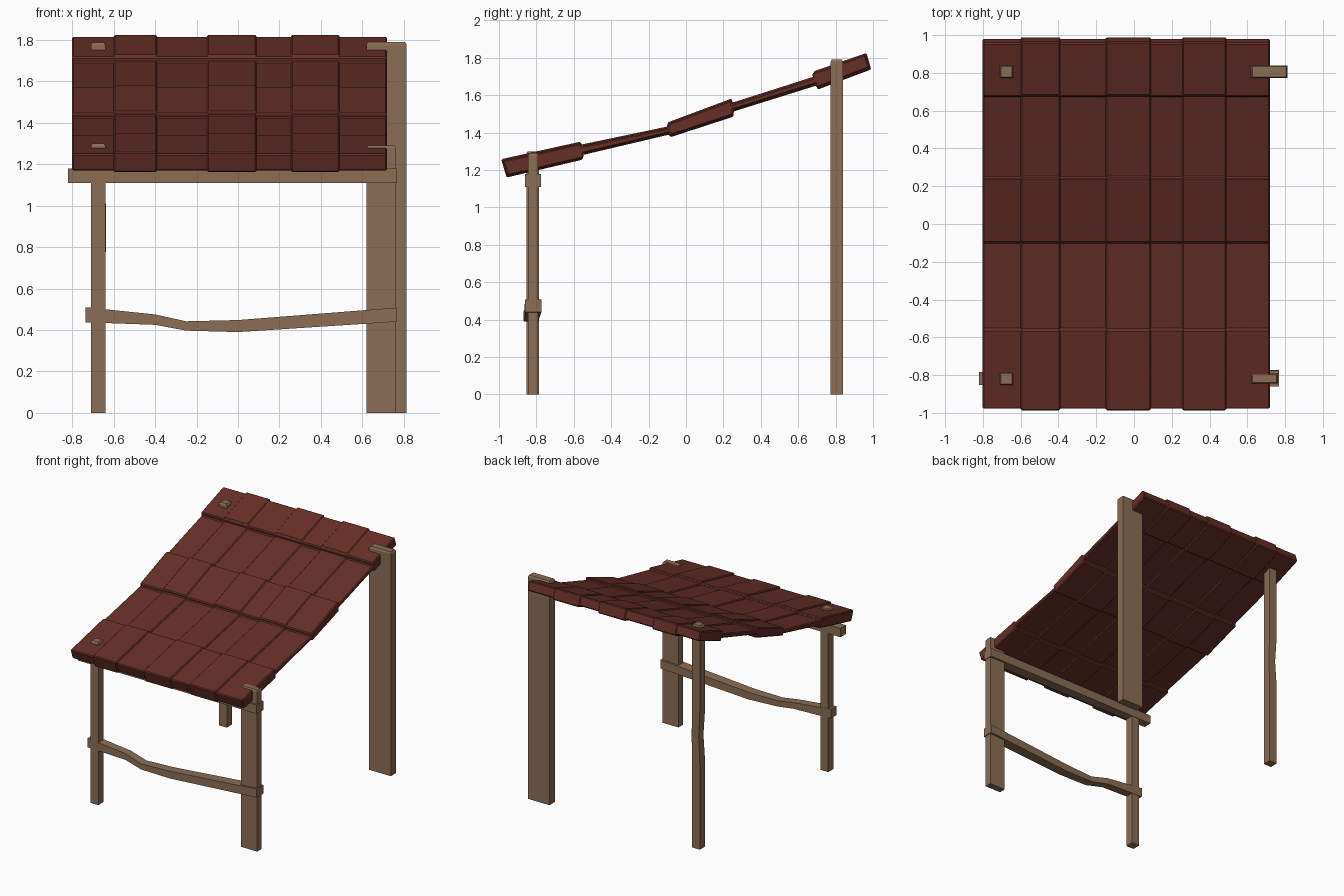
import bpy, bmesh

if "Cube" in bpy.data.objects:
    bpy.data.objects.remove(bpy.data.objects["Cube"])


def material(name, rgb):
    m = bpy.data.materials.new(name)
    m.diffuse_color = (*rgb, 1)
    m.use_nodes = True
    m.node_tree.nodes["Principled BSDF"].inputs["Base Color"].default_value = m.diffuse_color
    return m


WOOD = material("weathered wood", (0.26, 0.155, 0.09))
TILE = material("red brown tile", (0.133, 0.028, 0.02))


def loft(name, sections, mat, bevel=0):
    """Join a list of equal-length point loops into a closed solid."""
    bm = bmesh.new()
    loops = [[bm.verts.new(p) for p in s] for s in sections]
    n = len(loops[0])
    for a, b in zip(loops, loops[1:]):
        for i in range(n):
            j = (i + 1) % n
            bm.faces.new((a[i], a[j], b[j], b[i]))
    bm.faces.new(loops[0])
    bm.faces.new(loops[-1])
    bmesh.ops.recalc_face_normals(bm, faces=bm.faces)
    me = bpy.data.meshes.new(name)
    bm.to_mesh(me)
    bm.free()
    me.materials.append(mat)
    ob = bpy.data.objects.new(name, me)
    bpy.context.collection.objects.link(ob)
    if bevel:
        mod = ob.modifiers.new("chamfer", 'BEVEL')
        mod.width = bevel
        mod.segments = 1
        mod.limit_method = 'ANGLE'
        mod.angle_limit = 0.9
    return ob


def post(name, x0, x1, y0, y1, top, bend=0.0):
    """Upright post with a slightly tapered tip and an optional kink."""
    secs = []
    for z, d, inset in ((0, 0, 0), (top * 0.38, 0, 0), (top * 0.5, bend, abs(bend) * 0.5),
                        (top * 0.62, 0, 0), (top - 0.012, 0, 0), (top, 0, 0.007)):
        a, b, c, e = x0 + inset + d, x1 - inset + d, y0 + inset, y1 - inset
        secs.append([(a, c, z), (b, c, z), (b, e, z), (a, e, z)])
    loft(name, secs, WOOD)


def beam(name, stations):
    """Beam along x from stations (x, y0, y1, z0, z1)."""
    loft(name, [[(x, a, c), (x, b, c), (x, b, d), (x, a, d)]
                for x, a, b, c, d in stations], WOOD)


# Posts: slim on the left, broad planks on the right
post("front_left_post", -0.71, -0.64, -0.853, -0.785, 1.30)
post("front_right_post", 0.62, 0.762, -0.845, -0.79, 1.29)
post("back_left_post", -0.71, -0.64, 0.772, 0.84, 1.787, 0.008)
post("back_right_post", 0.62, 0.813, 0.772, 0.84, 1.79)

# Top beam and sagging lower rail across the front
beam("front_top_beam", [(-0.82, -0.853, -0.783, 1.11, 1.18),
                        (0.768, -0.86, -0.775, 1.11, 1.18)])
beam("front_lower_rail", [(-0.735, -0.852, -0.782, 0.437, 0.51),
                          (-0.40, -0.85, -0.785, 0.425, 0.475),
                          (-0.25, -0.87, -0.80, 0.397, 0.442),
                          (0.0, -0.865, -0.79, 0.39, 0.448),
                          (0.768, -0.86, -0.773, 0.44, 0.508)])

# Roof side profile: thick tile courses joined by thin ones (y, z)
UPPER = [(-0.995, 1.258), (-0.567, 1.352), (-0.565, 1.336), (-0.098, 1.433),
         (-0.1, 1.454), (0.247, 1.583), (0.249, 1.56), (0.69, 1.70),
         (0.685, 1.727), (0.972, 1.826)]
LOWER = [(0.997, 1.738), (0.708, 1.63), (0.703, 1.652), (0.255, 1.513),
         (0.257, 1.486), (-0.086, 1.375), (-0.089, 1.39), (-0.558, 1.28),
         (-0.555, 1.256), (-0.966, 1.16)]


def roof(name, x0, x1, shrink, stretch=0.993):
    prof = ([(y * stretch, z - shrink) for y, z in UPPER]
            + [(y * stretch, z + shrink) for y, z in LOWER])
    loft(name, [[(x, y, z) for y, z in prof] for x in (x0, x1)], TILE, 0.011)


# Base tile sheet and three raised tile columns
roof("roof_tile_sheet", -0.802, 0.72, 0.009, 0.985)
for i, (x0, x1) in enumerate(((-0.60, -0.39), (-0.15, 0.09), (0.255, 0.49))):
    roof(f"raised_tile_column_{i + 1}", x0, x1, 0.0)
